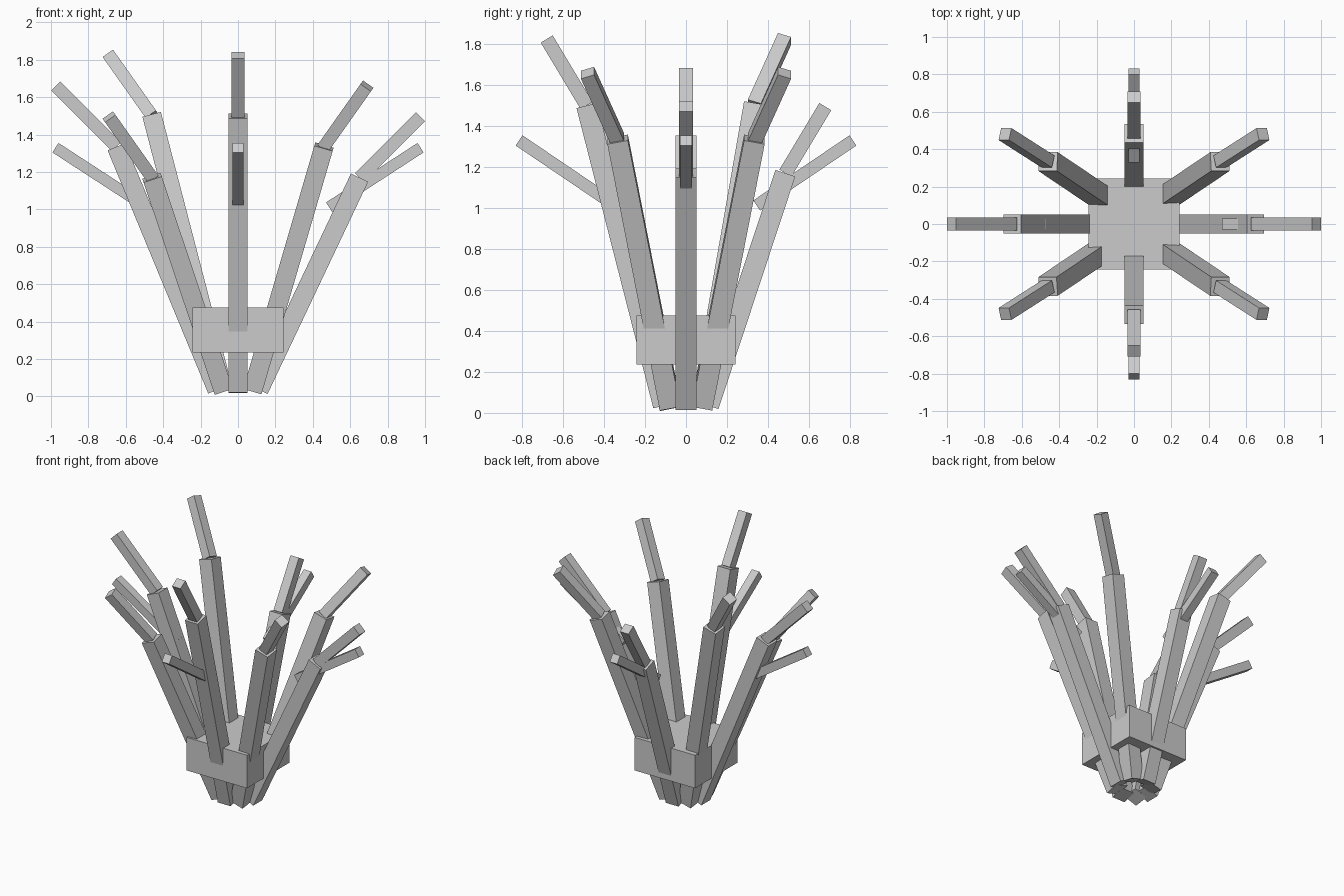
import bpy, math
from mathutils import Vector, Euler

if "Cube" in bpy.data.objects:
    bpy.data.objects.remove(bpy.data.objects["Cube"])

grey = bpy.data.materials.new("plain_grey")
grey.diffuse_color = (0.6, 0.6, 0.6, 1)
grey.use_nodes = True
grey.node_tree.nodes["Principled BSDF"].inputs["Base Color"].default_value = grey.diffuse_color


def box(name, center, size, rot=(0, 0, 0)):
    bpy.ops.mesh.primitive_cube_add(size=1, location=center, rotation=rot)
    ob = bpy.context.object
    ob.name = name
    ob.scale = size
    ob.data.materials.append(grey)
    return ob


def bar(name, start, end, width):
    """Square bar between two points, tilted about x and then y."""
    a, b = Vector(start), Vector(end)
    d = (b - a).normalized()
    rot = Euler((-math.asin(d.y), math.atan2(d.x, d.z), 0))
    return box(name, (a + b) / 2, (width, width, (b - a).length), rot)


def ring(angle, rx, ry, z):
    return (rx * math.cos(angle), ry * math.sin(angle), z)


# Binding block around the lower stems
box("binding_block", (0, 0, 0.355), (0.485, 0.485, 0.24))

# Eight stems flaring outwards, each with a thinner bent tip
heights = [1.17, 1.335, 1.17, 1.5, 1.335, 1.17, 1.5, 1.335]
for i, h in enumerate(heights):
    ang = i * math.pi / 4
    top = ring(ang, 0.65, 0.485 if i % 4 == 2 else 0.472, h)
    bar(f"stem_{i + 1}", ring(ang, 0.112, 0.11, 0.035), top, 0.102)
    bar(f"tip_{i + 1}", top, ring(ang, 0.975, 0.68, h + 0.325), 0.068)

# Side twigs on the four straight stems
for i in range(0, 8, 2):
    ang = i * math.pi / 4
    bar(f"twig_{i // 2 + 1}", ring(ang, 0.487, 0.345, 1.012),
        ring(ang, 0.976, 0.815, 1.33), 0.06)
